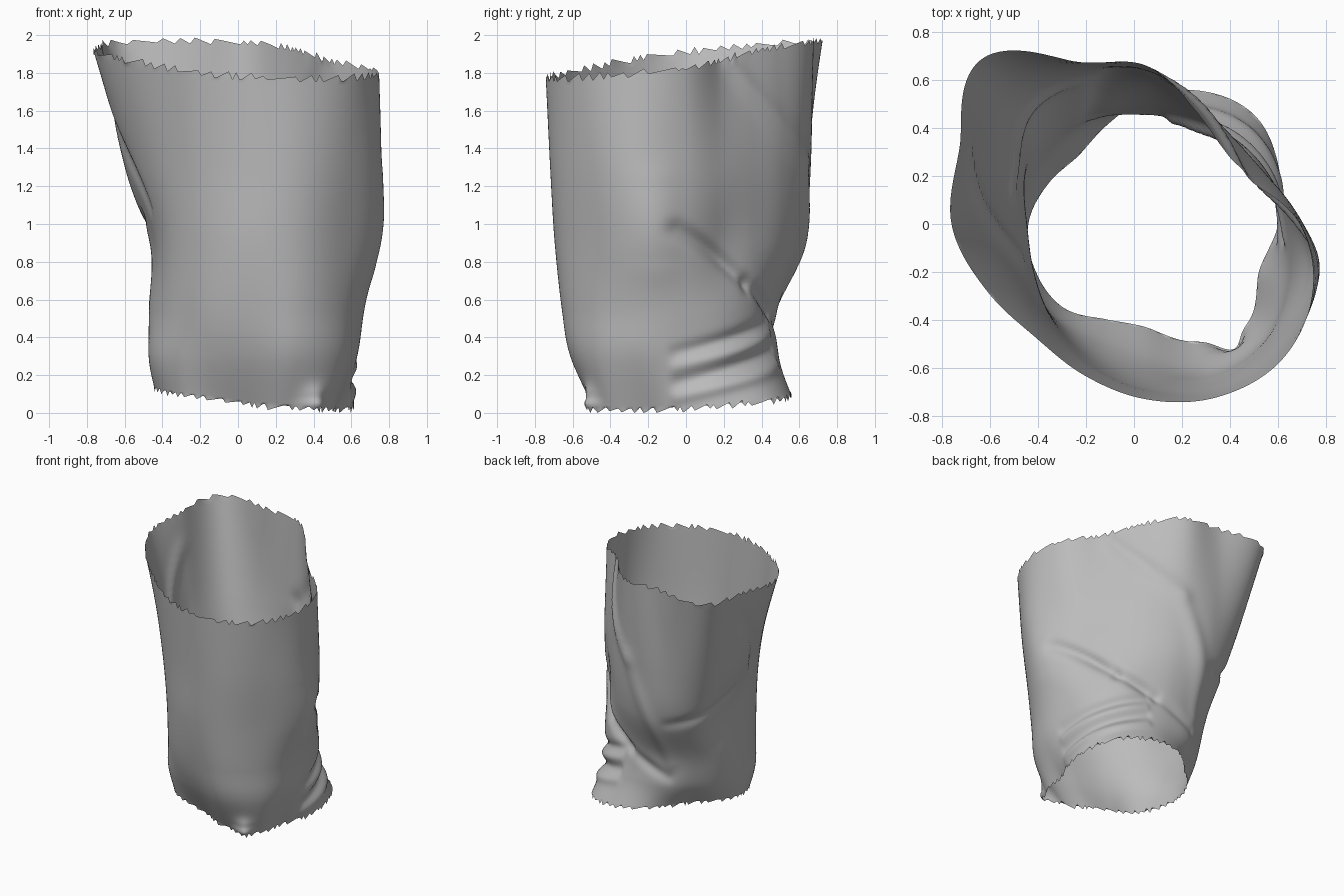
import bpy
import math
import random

cube = bpy.data.objects.get("Cube")
if cube:
    bpy.data.objects.remove(cube, do_unlink=True)

random.seed(4)
COLUMNS, STEPS = 224, 16
CENTRE_X = 0.05

# Radii of the cloth tube at sixteen compass directions
HEM = [.55, .6, .64, .6, .52, .44, .4, .44, .49, .5, .49, .43, .43, .53, .59, .51]
LOW = [.57, .55, .53, .51, .49, .49, .48, .5, .52, .54, .54, .53, .56, .66, .68, .62]
PINCH = [.6, .55, .51, .47, .48, .51, .54, .54, .52, .52, .55, .59, .63, .7, .7, .66]
WAIST = [.64, .52, .5, .53, .59, .66, .67, .56, .5, .51, .56, .62, .68, .73, .73, .73]
CHEST = [.65, .54, .51, .55, .63, .71, .79, .7, .62, .59, .6, .64, .7, .76, .77, .76]
MOUTH = [.64, .47, .45, .52, .66, .73, .97, .84, .81, .72, .66, .68, .73, .78, .8, .75]
SECTIONS = [HEM, LOW, PINCH, WAIST, CHEST, MOUTH]
INNER_HEIGHTS = [.3, .55, .9, 1.3]

# Creases: start (degrees, height), end (degrees, height), width, depth
CREASES = [
    # Deep fold sweeping round the back
    ((-4, .97), (40, .68), .045, -.05),
    ((40, .68), (75, .53), .045, -.045),
    ((75, .53), (115, .38), .045, -.02),
    # Long ridge down the back panel
    ((30, 1.85), (88, 1.33), .06, .025),
    ((88, 1.33), (117, .5), .06, .02),
    # Side creases
    ((160, 1.7), (195, 1.1), .05, -.02),
    ((117, .87), (168, 1.05), .04, -.02),
    ((348, 1.2), (348, .8), .12, .03),
    # Pointed hem corner
    ((305, 0), (305, .08), .06, .07),
]
# Bunched folds below the pinch alternate between ridge and groove
for k in range(4):
    level = .08 * (k + 1)
    CREASES.append(((-5, level), (65, level + .18), .036, .022 * (-1) ** k))


def spline(a, b, c, d, t):
    """Catmull-Rom blend from b to c."""
    return b + t / 2 * (c - a + t * (2*a - 5*b + 4*c - d + t * (3*(b - c) + d - a)))


def around(radii, turn):
    """Smooth closed interpolation of one section."""
    i = int(turn * len(radii))
    t = turn * len(radii) - i
    return spline(*[radii[(i + k) % len(radii)] for k in (-1, 0, 1, 2)], t)


def along(values, row):
    """Smooth open interpolation from hem to mouth."""
    last = len(values) - 1
    i = min(row // STEPS, last - 1)
    t = row / STEPS - i
    return spline(*[values[max(0, min(last, i + k))] for k in (-1, 0, 1, 2)], t)


def crease_offset(degrees, z):
    """Soft grooves and ridges measured on the unrolled sheet."""
    total = 0
    scale = .011
    for (start, low), (end, high), width, depth in CREASES:
        dx, dz = (end - start) * scale, high - low
        px = ((degrees - start + 180) % 360 - 180) * scale
        pz = z - low
        t = max(0, min(1, (px * dx + pz * dz) / (dx * dx + dz * dz)))
        distance = math.hypot(px - t * dx, pz - t * dz)
        fade = .55 + .45 * math.sin(math.pi * t)
        total += depth * fade * math.exp(-(distance / width) ** 2)
    return total


def torn_edge():
    """Irregular saw teeth for a frayed rim."""
    teeth = []
    while len(teeth) < COLUMNS:
        run = random.choice((2, 3, 4, 5, 8))
        height = random.uniform(.015, .045)
        teeth += [height * (k / (run - 1) - .5) for k in range(run)]
    return teeth[:COLUMNS]


# Build the open sleeve row by row
rows = STEPS * (len(SECTIONS) - 1) + 1
hem_teeth, mouth_teeth = torn_edge(), torn_edge()
verts, faces = [], []
for row in range(rows):
    for col in range(COLUMNS):
        turn = col / COLUMNS
        angle = math.tau * turn
        # Both rims are tilted planes
        hem = .08 + .065 * math.cos(angle - math.radians(150))
        mouth = 1.87 + .1 * math.cos(angle - math.radians(115))
        z = along([hem] + INNER_HEIGHTS + [mouth], row)
        radius = along([around(radii, turn) for radii in SECTIONS], row)
        radius += crease_offset(math.degrees(angle), z)
        if row == 0:
            z = max(0, z + hem_teeth[col])
        elif row == rows - 1:
            z = min(2, z + mouth_teeth[col])
        verts.append((CENTRE_X + radius * math.cos(angle), radius * math.sin(angle), z))

for row in range(rows - 1):
    for col in range(COLUMNS):
        a, b = row * COLUMNS + col, row * COLUMNS + (col + 1) % COLUMNS
        faces.append((a, b, b + COLUMNS, a + COLUMNS))

mesh = bpy.data.meshes.new("cloth_sleeve")
mesh.from_pydata(verts, [], faces)
sleeve = bpy.data.objects.new("cloth_sleeve", mesh)
bpy.context.collection.objects.link(sleeve)

# Plain grey fabric
fabric = bpy.data.materials.new("grey_fabric")
fabric.use_nodes = True
grey = (.5, .5, .5, 1)
fabric.diffuse_color = grey
fabric.node_tree.nodes["Principled BSDF"].inputs["Base Color"].default_value = grey
mesh.materials.append(fabric)

mesh.shade_smooth()
